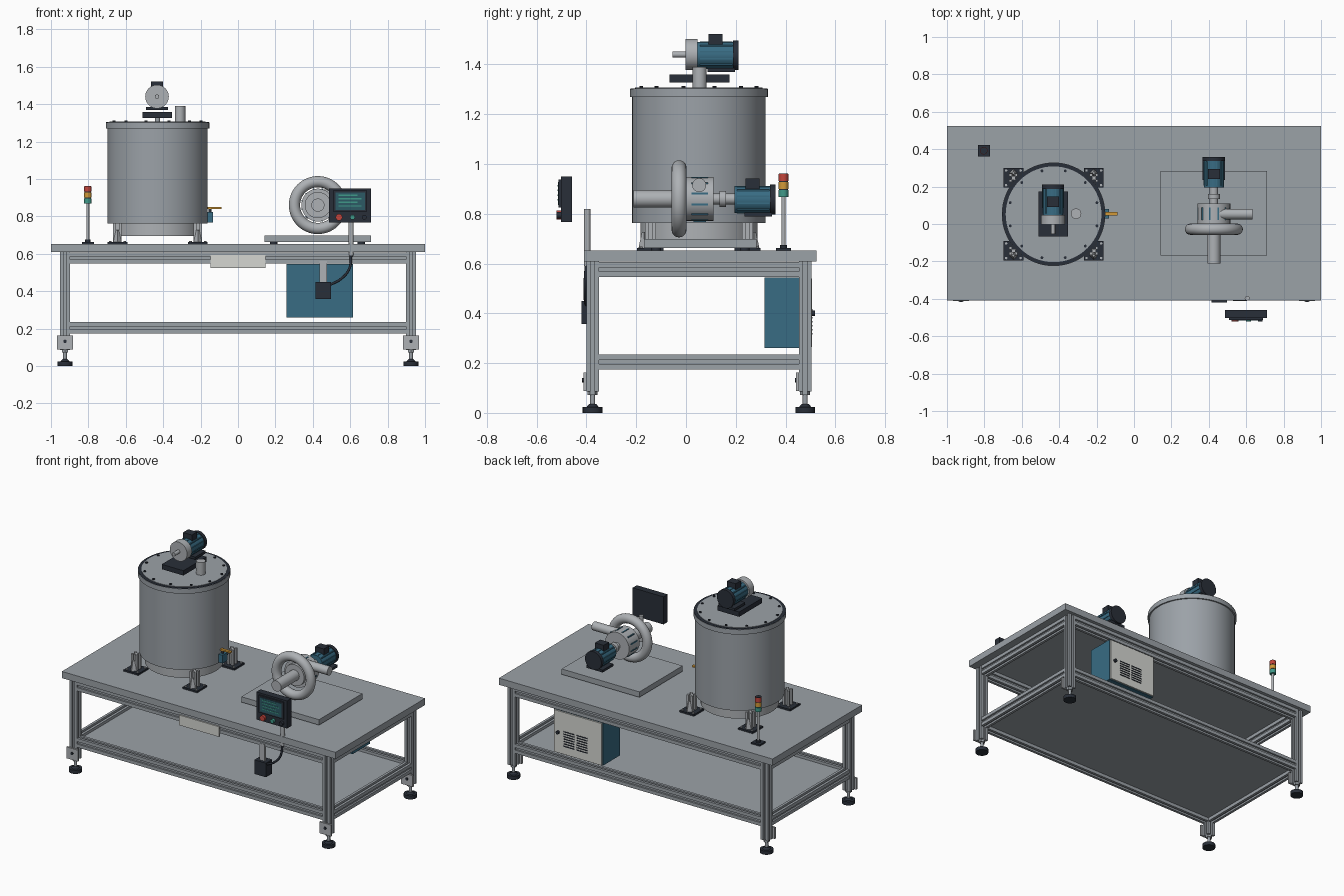
import bpy, bmesh, math
from mathutils import Matrix, Vector

cube = bpy.data.objects.get("Cube")
if cube:
    bpy.data.objects.remove(cube, do_unlink=True)


def material(name, r, g, b):
    m = bpy.data.materials.new(name)
    m.use_nodes = True
    m.diffuse_color = (r, g, b, 1)
    m.node_tree.nodes["Principled BSDF"].inputs["Base Color"].default_value = (r, g, b, 1)
    return m


STEEL = material("brushed_steel", .33, .36, .39)
LIGHT = material("light_aluminium", .42, .44, .46)
DARK = material("dark_plastic", .022, .028, .04)
BLUE = material("motor_blue", .04, .15, .23)
WHITE = material("off_white", .66, .67, .64)
RED = material("signal_red", .55, .06, .045)
AMBER = material("signal_amber", .65, .32, .04)
GREEN = material("signal_green", .05, .32, .25)
SCREEN = material("screen_teal", .025, .1, .13)

TURN = {"x": Matrix.Rotation(math.pi / 2, 4, "Y"),
        "y": Matrix.Rotation(-math.pi / 2, 4, "X"),
        "z": Matrix.Identity(4)}


def finish(bm, name, mat, smooth=False):
    bmesh.ops.recalc_face_normals(bm, faces=bm.faces)
    me = bpy.data.meshes.new(name)
    bm.to_mesh(me)
    bm.free()
    me.materials.append(mat)
    ob = bpy.data.objects.new(name, me)
    bpy.context.collection.objects.link(ob)
    if smooth:
        bpy.ops.object.select_all(action="DESELECT")
        ob.select_set(True)
        bpy.context.view_layer.objects.active = ob
        bpy.ops.object.shade_smooth_by_angle(angle=math.radians(35))
    return ob


def box(name, mat, x, y, z):
    """Box given by its (low, high) range on each axis."""
    bm = bmesh.new()
    bmesh.ops.create_cube(bm, size=1)
    for v in bm.verts:
        v.co = Vector(sum(r) / 2 + c * (r[1] - r[0]) for r, c in zip((x, y, z), v.co))
    return finish(bm, name, mat)


def rod(name, mat, start, length, r, axis="z", r2=None, sides=40):
    """Cylinder or cone that grows from start along an axis."""
    bm = bmesh.new()
    bmesh.ops.create_cone(bm, cap_ends=True, segments=sides, radius1=r,
                          radius2=r if r2 is None else r2, depth=length,
                          matrix=Matrix.Translation((0, 0, length / 2)))
    bm.transform(Matrix.Translation(start) @ TURN[axis])
    return finish(bm, name, mat, True)


def slotted(name, start, length, axis, w, h, mat=STEEL):
    """Aluminium profile with a groove along each of its four sides."""
    s, d = .008, .012
    quarter = [(.5, -.5, 0, 0), (.5, 0, 0, -s), (.5, 0, -d, -s), (.5, 0, -d, s), (.5, 0, 0, s)]
    bm = bmesh.new()
    ring = []
    for k in range(4):
        c, n = (1, 0, -1, 0)[k], (0, 1, 0, -1)[k]
        for a, b, da, db in quarter:
            ring.append(bm.verts.new(((a * c - b * n) * w + da * c - db * n,
                                      (a * n + b * c) * h + da * n + db * c, 0)))
    face = bm.faces.new(ring)
    new = bmesh.ops.extrude_face_region(bm, geom=[face])["geom"]
    bmesh.ops.translate(bm, vec=(0, 0, length), verts=[v for v in new if isinstance(v, bmesh.types.BMVert)])
    bm.transform(Matrix.Translation(start) @ TURN[axis])
    return finish(bm, name, mat)


def tube(name, mat, points, r):
    cu = bpy.data.curves.new(name, "CURVE")
    cu.dimensions = "3D"
    cu.bevel_depth = r
    cu.use_fill_caps = True
    sp = cu.splines.new("BEZIER")
    sp.bezier_points.add(len(points) - 1)
    for bp, p in zip(sp.bezier_points, points):
        bp.co = p
        bp.handle_left_type = bp.handle_right_type = "AUTO"
    cu.materials.append(mat)
    ob = bpy.data.objects.new(name, cu)
    bpy.context.collection.objects.link(ob)


def motor(name, x, y, z):
    """Blue motor lying along y, with its drive end at y."""
    rod(name + "_body", BLUE, (x, y, z), .145, .054, "y")
    rod(name + "_fan_cover", DARK, (x, y + .142, z), .022, .06, "y")
    box(name + "_terminal_box", DARK, (x - .032, x + .032), (y + .045, y + .1), (z + .04, z + .085))
    box(name + "_foot", DARK, (x - .06, x + .06), (y + .04, y + .15), (z - .068, z - .052))
    for i in range(12):
        a = math.tau * (i + .5) / 12
        cx, cz = x + .054 * math.cos(a), z + .054 * math.sin(a)
        box(name + "_fin", BLUE, (cx - .003, cx + .003), (y + .01, y + .14), (cz - .003, cz + .003))


# Table frame
box("table_top", STEEL, (-1, 1), (-.41, .525), (.608, .652))
for x in (-.925, .925):
    for y in (-.375, .479):
        slotted("leg", (x, y, .086), .522, "z", .054, .05)
        box("foot_plate", LIGHT, (x - .042, x + .042), (y - .036, y - .024), (.088, .163))
        rod("foot_plate_bolt", DARK, (x, y - .042, .132), .008, .009, "y", sides=12)
        rod("foot_stem", STEEL, (x, y, .02), .08, .01, sides=16)
        rod("foot_nut", STEEL, (x, y, .072), .014, .02, sides=6)
        rod("foot_cone", DARK, (x, y, .022), .014, .026, r2=.014)
        rod("foot_pad", DARK, (x, y, 0), .024, .04)
    for z in (.204, .577):
        slotted("side_rail", (x, -.35, z), .804, "y", .05, .06)
for y in (-.375, .479):
    for z in (.204, .577):
        slotted("long_rail", (-.9, y, z), 1.8, "x", .06, .05)
box("lower_shelf", STEEL, (-.91, .91), (-.36, .465), (.198, .216))
box("name_plate", WHITE, (-.147, .147), (-.408, -.4), (.525, .592))

# Tank
TX, TY = -.43, .052
rod("tank_base", LIGHT, (TX, TY, .695), .075, .235, sides=64)
rod("tank_body", STEEL, (TX, TY, .763), .51, .268, sides=64)
rod("lid_rim", STEEL, (TX, TY, 1.27), .032, .277, sides=64)
rod("lid_gasket", DARK, (TX, TY, 1.30), .004, .275, sides=64)
rod("lid_plate", STEEL, (TX, TY, 1.301), .006, .256, sides=64)
for i in range(12):
    a = math.tau * (i + .5) / 12
    rod("lid_bolt", DARK, (TX + .24 * math.cos(a), TY + .24 * math.sin(a), 1.305), .008, .008, sides=8)
for sx in (-1, 1):
    for sy in (-1, 1):
        x, y = TX + sx * .215, TY + sy * .195
        box("tank_foot_plate", DARK, (x - .053, x + .053), (y - .053, y + .053), (.652, .663))
        slotted("tank_foot_post", (x, y, .66), .105, "z", .045, .045, LIGHT)
        rod("tank_foot_gusset", LIGHT, (x, y + sy * .026, .662), .065, .022, r2=.008, sides=4)
        for px, py in ((-1, 1), (1, 1), (1, -1), (-1, -1)):
            rod("tank_foot_bolt", LIGHT, (x + px * .039, y + py * .039, .66), .009, .007, sides=8)
rod("lid_vent", LIGHT, (-.31, .055, 1.305), .085, .028)

# Drain valve
rod("valve_pipe", STEEL, (-.18, .055, .797), .03, .018, "x")
box("valve_body", BLUE, (-.168, -.134), (.03, .08), (.768, .822))
rod("valve_stem", DARK, (-.15, .055, .82), .028, .008, sides=12)
box("valve_handle", AMBER, (-.168, -.088), (.046, .064), (.84, .85))

# Mixer drive on the lid
rod("mixer_shaft", STEEL, (TX, TY, 1.3), .03, .014)
box("mixer_base", DARK, (-.511, -.353), (-.066, .175), (1.327, 1.359))
rod("mixer_gear_housing", LIGHT, (-.433, -.003, 1.44), .05, .063, "y")
rod("mixer_output_shaft", LIGHT, (-.433, -.054, 1.44), .055, .012, "y")
motor("mixer_motor", -.433, .046, 1.437)

# Blower on its plate
BX, BZ = .427, .86
box("blower_plate", STEEL, (.142, .71), (-.168, .284), (.662, .698))
for x in (.19, .66):
    for y in (-.12, .236):
        rod("blower_plate_pad", DARK, (x, y, .651), .012, .02)
bpy.ops.mesh.primitive_torus_add(major_radius=.125, minor_radius=.03, major_segments=64, minor_segments=20,
                                 location=(BX, -.028, BZ), rotation=(math.pi / 2, 0, 0))
ring = bpy.context.object
ring.name = "blower_ring"
ring.data.materials.append(LIGHT)
bpy.ops.object.shade_smooth_by_angle()
rod("blower_inlet", LIGHT, (BX, -.21, BZ), .2, .035, "y")
rod("blower_front_disc", LIGHT, (BX, -.02, BZ), .03, .07, "y")
rod("blower_housing", LIGHT, (BX, 0, BZ), .11, .088, "y", sides=48)
rod("blower_outlet", LIGHT, (BX, .053, .915), .207, .028, "x")
for i in range(12):
    a = math.tau * (i + .5) / 12
    cx, cz = BX + .0865 * math.cos(a), BZ + .0865 * math.sin(a)
    box("housing_stripe", BLUE, (cx - .004, cx + .004), (.022, .088), (cz - .004, cz + .004))
rod("blower_shaft", LIGHT, (BX, .1, BZ), .1, .022, "y")
rod("blower_coupling", LIGHT, (BX, .135, BZ), .025, .032, "y")
motor("blower_motor", BX, .195, BZ - .003)

# Control panel, its post and junction box
box("panel_case", DARK, (.486, .711), (-.503, -.459), (.768, .95))
box("panel_bezel", DARK, (.508, .69), (-.512, -.503), (.825, .938))
box("panel_screen", SCREEN, (.52, .678), (-.515, -.511), (.835, .928))
for i in range(4):
    z = .853 + i * .019
    box("screen_line", GREEN, (.538, .66 - .02 * (i % 2)), (-.517, -.514), (z, z + .006))
for x, mat, r in ((.54, RED, .018), (.612, GREEN, .013), (.675, DARK, .013)):
    rod("panel_button", mat, (x, -.52, .795), .02, r, "y", sides=24)
rod("panel_post", LIGHT, (.605, -.397, .59), .23, .013)
box("junction_box", DARK, (.414, .498), (-.42, -.355), (.357, .45))
box("junction_bracket", LIGHT, (.437, .477), (-.402, -.39), (.44, .56))
tube("panel_cable", DARK, [(.495, -.4, .435), (.55, -.405, .465), (.595, -.405, .52), (.605, -.4, .595)], .007)

# Electrical cabinet under the table
box("cabinet_body", BLUE, (.26, .616), (.316, .496), (.26, .545))
box("cabinet_door", WHITE, (.264, .612), (.496, .506), (.264, .541))
rod("cabinet_lock", DARK, (.58, .5, .40), .018, .011, "y", sides=16)
for col in (.365, .46):
    for row in range(7):
        z = .315 + row * .016
        box("cabinet_vent", DARK, (col, col + .08), (.504, .509), (z, z + .006))

# Signal tower
SX, SY = -.803, .392
box("tower_base", DARK, (SX - .032, SX + .032), (SY - .03, SY + .03), (.652, .662))
rod("tower_collar", DARK, (SX, SY, .66), .015, .014)
rod("tower_pole", LIGHT, (SX, SY, .66), .21, .008, sides=16)
for i, mat in enumerate((GREEN, AMBER, RED)):
    z = .868 + i * .032
    rod("tower_lamp", mat, (SX, SY, z), .028, .02)
    rod("tower_divider", DARK, (SX, SY, z + .027), .006 if i < 2 else .003, .018)
